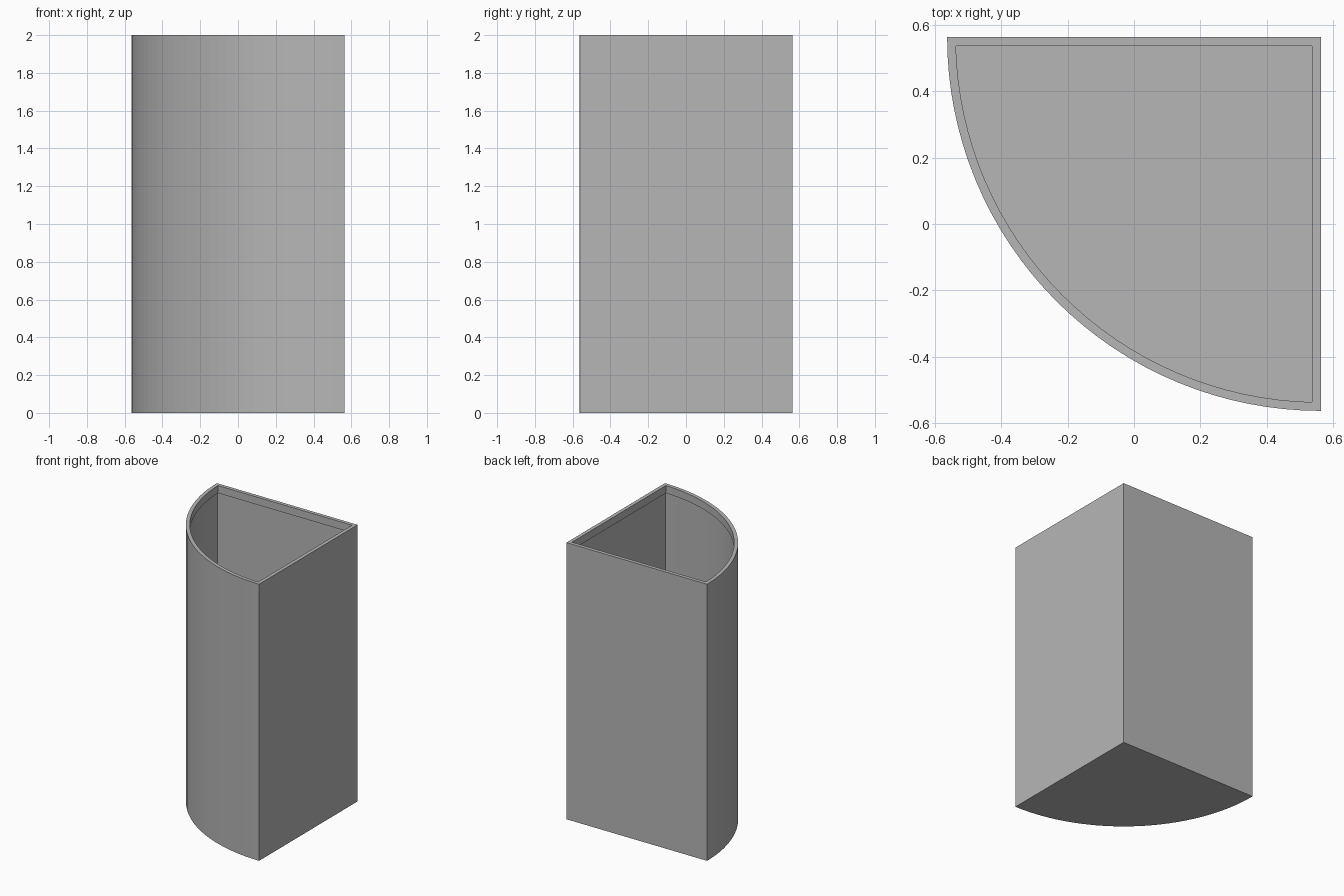
import bpy
import bmesh
from math import cos, sin, sqrt, pi, asin

cube = bpy.data.objects.get("Cube")
if cube:
    bpy.data.objects.remove(cube, do_unlink=True)

HALF = 0.5625          # half the footprint
RADIUS = 2 * HALF      # quarter-circle radius about the back corner
HEIGHT = 2.0
LIP, LIP_DEPTH = 0.026, 0.055
WALL = 0.013
SEGMENTS = 32

grey = bpy.data.materials.new("plain grey")
grey.use_nodes = True
colour = (0.47, 0.47, 0.47, 1)
grey.diffuse_color = colour
grey.node_tree.nodes["Principled BSDF"].inputs["Base Color"].default_value = colour


def quarter_ring(bm, inset, z):
    """Quarter-circle outline, moved inward by inset, at height z."""
    r = RADIUS - inset
    start = asin(inset / r)
    sweep = pi / 2 - 2 * start
    points = [(HALF - inset, HALF - inset)]
    for i in range(SEGMENTS + 1):
        a = start + sweep * i / SEGMENTS
        points.append((HALF - r * cos(a), HALF - r * sin(a)))
    return [bm.verts.new((x, y, z)) for x, y in points]


# Hollow quarter-round bin: outer wall, rim, lip, inner wall, floor
bm = bmesh.new()
profile = [
    (0, 0), (0, HEIGHT),
    (LIP, HEIGHT), (LIP, HEIGHT - LIP_DEPTH),
    (WALL, HEIGHT - LIP_DEPTH), (WALL, WALL),
]
rings = [quarter_ring(bm, inset, z) for inset, z in profile]
for low, high in zip(rings, rings[1:]):
    for i in range(len(low)):
        j = (i + 1) % len(low)
        bm.faces.new((low[i], low[j], high[j], high[i]))
bm.faces.new(rings[0])
bm.faces.new(rings[-1])
bmesh.ops.recalc_face_normals(bm, faces=bm.faces)

mesh = bpy.data.meshes.new("quarter_round_bin")
bm.to_mesh(mesh)
bm.free()
mesh.materials.append(grey)
bin_object = bpy.data.objects.new("quarter_round_bin", mesh)
bpy.context.collection.objects.link(bin_object)
